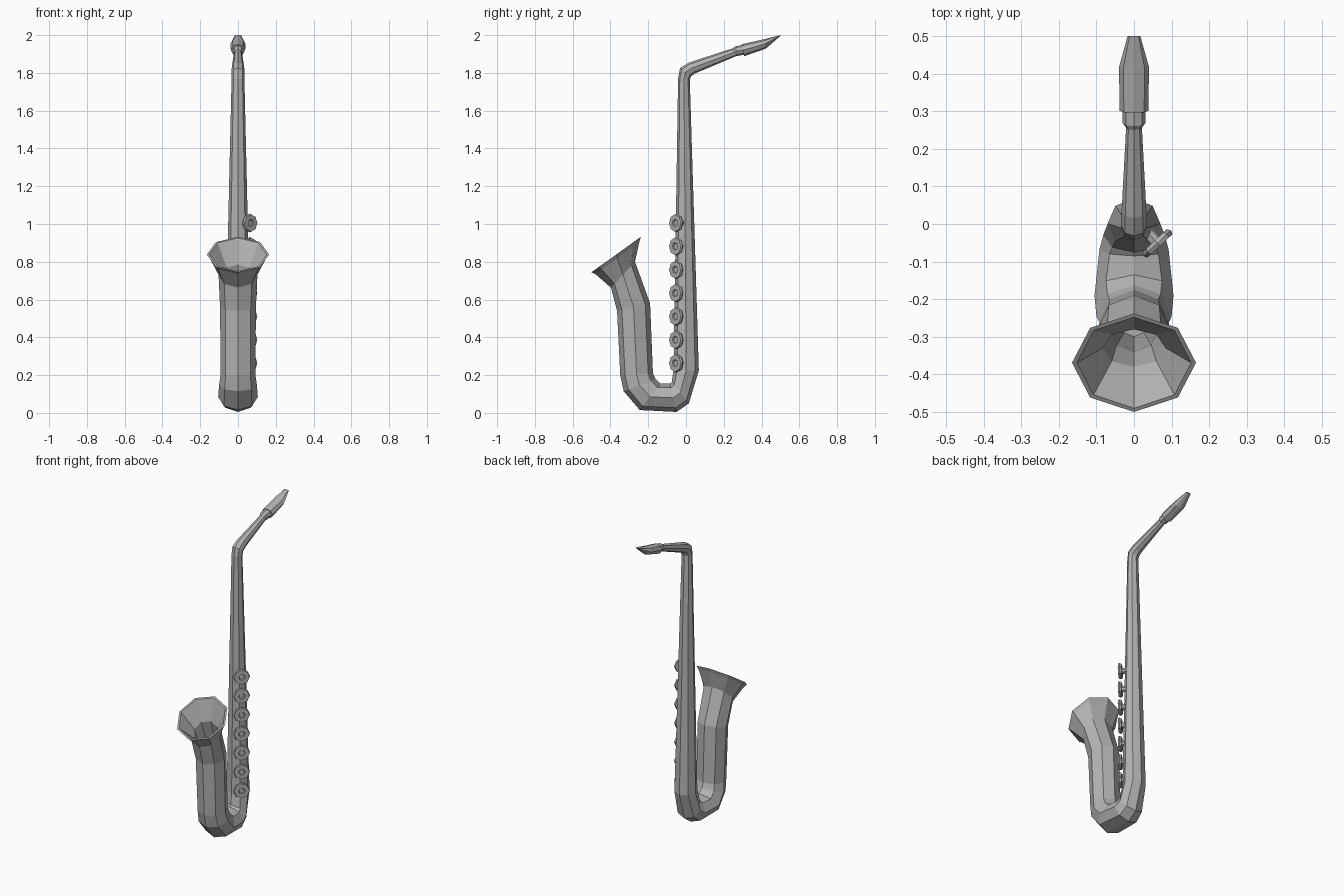
import bpy, bmesh, math
from mathutils import Vector, Matrix

cube = bpy.data.objects.get("Cube")
if cube:
    bpy.data.objects.remove(cube, do_unlink=True)

grey = bpy.data.materials.new("plain_grey")
grey.use_nodes = True
colour = (0.45, 0.45, 0.45, 1)
grey.diffuse_color = colour
grey.node_tree.nodes["Principled BSDF"].inputs["Base Color"].default_value = colour
SIDES = 8


def finish(name, bm):
    bmesh.ops.recalc_face_normals(bm, faces=bm.faces)
    mesh = bpy.data.meshes.new(name)
    bm.to_mesh(mesh)
    bm.free()
    mesh.materials.append(grey)
    obj = bpy.data.objects.new(name, mesh)
    bpy.context.collection.objects.link(obj)
    return obj


def skin(bm, rings):
    """Bridge successive rings and cap both ends."""
    for a, b in zip(rings, rings[1:]):
        for i in range(SIDES):
            j = (i + 1) % SIDES
            bm.faces.new((a[i], a[j], b[j], b[i]))
    bm.faces.new(rings[0])
    bm.faces.new(rings[-1])


def loft(name, sections):
    """Each section: outer (y, z), inner (y, z), half width in x."""
    bm = bmesh.new()
    rings = []
    for oy, oz, iy, iz, w in sections:
        out, inn = Vector((0, oy, oz)), Vector((0, iy, iz))
        mid, arm = (out + inn) / 2, (out - inn) / 2
        ring = []
        for i in range(SIDES):
            a = math.tau * i / SIDES
            ring.append(bm.verts.new(mid + arm * math.cos(a) + Vector((w * math.sin(a), 0, 0))))
        rings.append(ring)
    skin(bm, rings)
    return finish(name, bm)


# Neck, long tapered tube, bottom bow and flared bell with hollow inside
loft("horn_body", [
    (0.31, 1.950, 0.32, 1.900, 0.030),
    (0.26, 1.940, 0.275, 1.890, 0.030),
    (0.25, 1.931, 0.264, 1.888, 0.021),
    (0.016, 1.855, 0.05, 1.798, 0.033),
    (-0.032, 1.825, 0.027, 1.782, 0.035),
    (-0.042, 1.770, 0.020, 1.765, 0.034),
    (-0.066, 0.230, 0.068, 0.225, 0.070),
    (-0.075, 0.165, 0.015, 0.050, 0.082),
    (-0.085, 0.155, -0.050, 0.005, 0.092),
    (-0.135, 0.155, -0.245, 0.015, 0.105),
    (-0.162, 0.180, -0.330, 0.115, 0.100),
    (-0.175, 0.210, -0.348, 0.200, 0.092),
    (-0.190, 0.580, -0.365, 0.540, 0.095),
    (-0.270, 0.800, -0.397, 0.663, 0.103),
    (-0.247, 0.905, -0.480, 0.735, 0.150),
    (-0.238, 0.932, -0.500, 0.745, 0.165),
    (-0.248, 0.926, -0.490, 0.751, 0.152),
    (-0.280, 0.785, -0.380, 0.675, 0.084),
    (-0.215, 0.575, -0.340, 0.545, 0.065),
    (-0.225, 0.210, -0.300, 0.205, 0.037),
])

# Beak-shaped mouthpiece
loft("mouthpiece", [
    (0.295, 1.952, 0.307, 1.888, 0.038),
    (0.412, 1.978, 0.422, 1.928, 0.040),
    (0.500, 2.000, 0.500, 1.996, 0.017),
])

# Row of round keys angled forward and to the left, each a lathed cap on a stem
KEY_PROFILE = [(0.018, -0.045), (0.018, -0.010), (0.044, -0.010), (0.050, 0.000),
               (0.046, 0.010), (0.020, 0.010), (0.016, 0.004)]
outward = Vector((0.68, -0.73, 0)).normalized()
turn = Matrix((outward.cross(Vector((0, 0, 1))), (0, 0, 1), outward)).transposed()
for k in range(7):
    bm = bmesh.new()
    centre = Vector((0.062, -0.051, 0.263 + k * 0.1237))
    rings = []
    for r, h in KEY_PROFILE:
        angles = [math.tau * i / SIDES for i in range(SIDES)]
        rings.append([bm.verts.new(centre + turn @ Vector((r * math.cos(a), r * math.sin(a), h)))
                      for a in angles])
    skin(bm, rings)
    finish(f"key_{k + 1}", bm)
